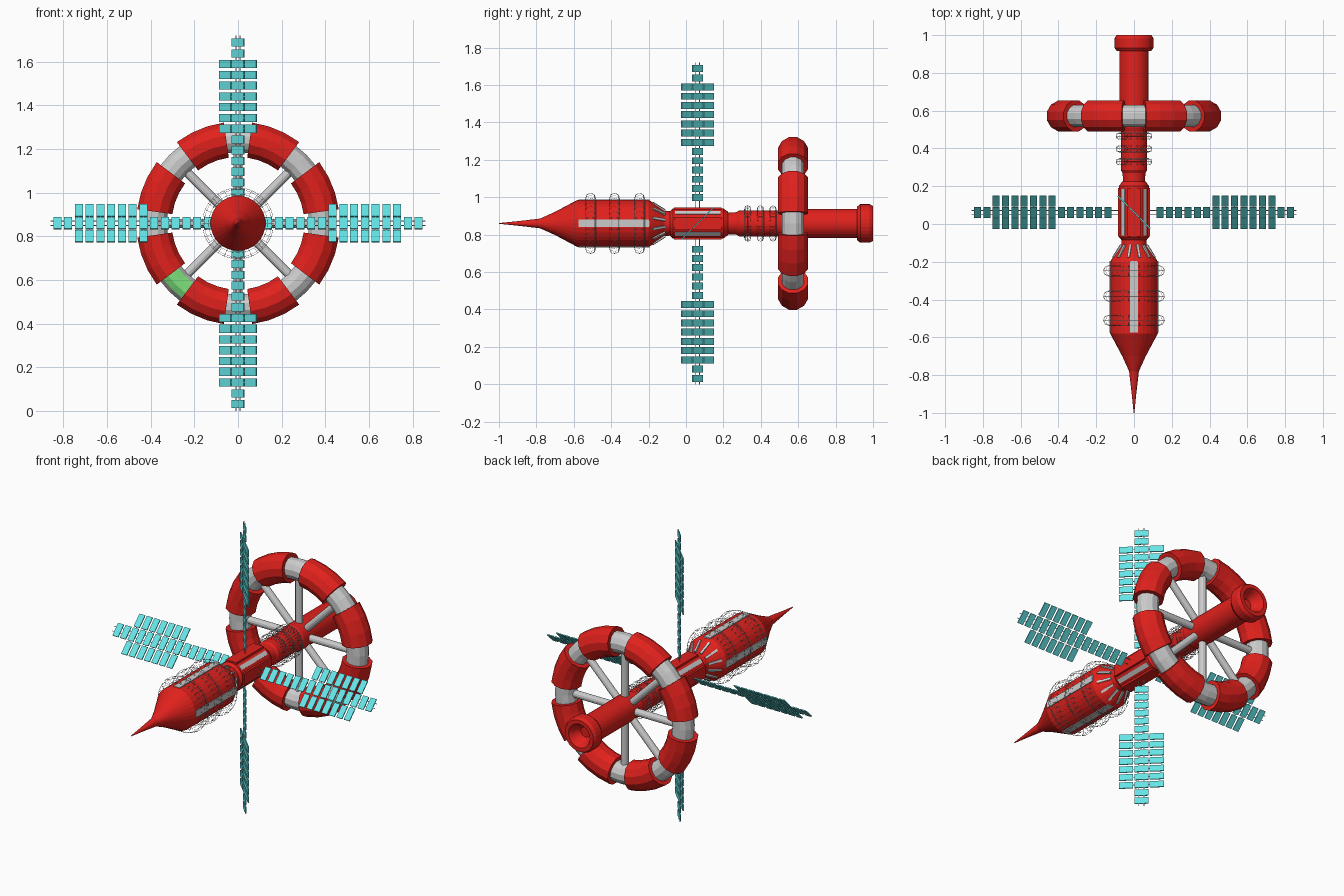
import bpy, bmesh, math
from mathutils import Matrix, Vector

if "Cube" in bpy.data.objects:
    bpy.data.objects.remove(bpy.data.objects["Cube"])

CZ = 0.86          # height of the long axis
RING_Y = 0.572     # position of the habitat ring
PANEL_Y = 0.062    # position of the solar arms


def material(name, col):
    m = bpy.data.materials.new(name)
    m.diffuse_color = (*col, 1)
    m.use_nodes = True
    m.node_tree.nodes["Principled BSDF"].inputs["Base Color"].default_value = m.diffuse_color
    return m


RED = material("red_paint", (0.75, 0.015, 0.012))
CYAN = material("solar_cyan", (0.13, 0.78, 0.8))
GREEN = material("green_patch", (0.2, 0.75, 0.2))


def finish(name, bm, mats=()):
    bmesh.ops.recalc_face_normals(bm, faces=bm.faces)
    me = bpy.data.meshes.new(name)
    bm.to_mesh(me)
    bm.free()
    for m in mats:
        me.materials.append(m)
    ob = bpy.data.objects.new(name, me)
    bpy.context.collection.objects.link(ob)
    return ob


def skin(bm, rings, cap=True):
    """Join a list of vertex loops into a tube."""
    loops = [[bm.verts.new(p) for p in r] for r in rings]
    n = len(loops[0])
    for a, b in zip(loops, loops[1:]):
        for i in range(n):
            j = (i + 1) % n
            bm.faces.new((a[i], a[j], b[j], b[i]))
    if cap:
        bm.faces.new(loops[0])
        bm.faces.new(loops[-1])


def lathe(name, profile, mats, sides=32):
    bm = bmesh.new()
    skin(bm, [[(r * math.cos(t), y, CZ + r * math.sin(t))
               for t in (2 * math.pi * i / sides for i in range(sides))]
              for y, r in profile])
    return finish(name, bm, mats)


def box(bm, centre, axes, size):
    """Box with its own three axes."""
    rot = Matrix(axes).transposed().to_4x4()
    bmesh.ops.create_cube(bm, size=1, matrix=Matrix.Translation(centre) @ rot @ Matrix.Diagonal((*size, 1)))


def radial_bars(name, count, start, y0, r0, y1, r1, width, depth, mats=()):
    """Bars laid along the hull from (y0, r0) to (y1, r1)."""
    bm = bmesh.new()
    for k in range(count):
        t = start + 2 * math.pi * k / count
        out = Vector((math.cos(t), 0, math.sin(t)))
        side = Vector((-math.sin(t), 0, math.cos(t)))
        a = out * r0 + Vector((0, y0, CZ))
        b = out * r1 + Vector((0, y1, CZ))
        d = (b - a).normalized()
        box(bm, (a + b) / 2, (side, d, side.cross(d)), (width, (b - a).length, depth))
    return finish(name, bm, mats)


def arc_tube(bm, a0, a1, steps, minor, major=0.385, sides=12):
    rings = []
    for s in range(steps + 1):
        t = a0 + (a1 - a0) * s / steps
        ring = []
        for i in range(sides):
            p = 2 * math.pi * (i + 0.5) / sides
            r = major + minor * math.cos(p)
            ring.append((r * math.cos(t), RING_Y + minor * math.sin(p), CZ + r * math.sin(t)))
        rings.append(ring)
    skin(bm, rings)


# Main hull: needle nose, fat capsule, neck, core, tail and hollow nozzle
lathe("nose_and_capsule", [(-1, 0.002), (-0.9, 0.012), (-0.78, 0.026), (-0.7, 0.062), (-0.58, 0.126),
                           (-0.2, 0.126), (-0.17, 0.108), (-0.115, 0.068), (-0.07, 0.064)], [RED])
lathe("core_module", [(-0.085, 0.066), (-0.07, 0.08), (0.2, 0.08), (0.225, 0.062)], [RED])
lathe("rear_hull", [(0.2, 0.058), (0.27, 0.06), (0.285, 0.07), (0.49, 0.07), (0.51, 0.078), (0.925, 0.078)], [RED])
lathe("nozzle", [(0.915, 0.075), (0.915, 0.09), (0.932, 0.103), (0.982, 0.103), (1.0, 0.093),
                 (1.0, 0.07), (0.965, 0.05), (0.94, 0.03)], [RED])

# Trim on the hull
radial_bars("capsule_stripes", 4, 0, -0.575, 0.123, -0.195, 0.123, 0.04, 0.012)
radial_bars("shoulder_ribs", 12, math.pi / 12, -0.178, 0.113, -0.112, 0.07, 0.013, 0.012)
radial_bars("core_plates", 4, 0, -0.065, 0.08, 0.19, 0.08, 0.07, 0.012, [RED])
radial_bars("core_grey_bars", 4, math.pi / 4, -0.06, 0.077, 0.185, 0.077, 0.025, 0.01)


# Wire cages around capsule and rear hull
def wire_cage(name, y, major, minor):
    bm = bmesh.new()
    n, k = 32, 8
    loops = [[bm.verts.new(((major + minor * math.cos(p)) * math.cos(t), y + minor * math.sin(p),
                            CZ + (major + minor * math.cos(p)) * math.sin(t)))
              for p in (2 * math.pi * j / k for j in range(k))]
             for t in (2 * math.pi * i / n for i in range(n))]
    for i in range(n):
        a, b = loops[i], loops[(i + 1) % n]
        for j in range(k):
            bm.faces.new((a[j], a[(j + 1) % k], b[(j + 1) % k], b[j]))
    ob = finish(name, bm)
    w = ob.modifiers.new("wires", 'WIREFRAME')
    w.thickness = 0.0015
    w.offset = 0


for i, y in enumerate((-0.51, -0.382, -0.248)):
    wire_cage(f"capsule_wire_cage_{i + 1}", y, 0.135, 0.028)
for i, y in enumerate((0.33, 0.398, 0.465)):
    wire_cage(f"rear_wire_cage_{i + 1}", y, 0.078, 0.018)

# Habitat ring: red sections, thinner grey joints, spokes
red_bm, grey_bm, spoke_bm = bmesh.new(), bmesh.new(), bmesh.new()
for k in range(8):
    t = k * math.pi / 4
    arc_tube(red_bm, t + math.radians(8), t + math.radians(37), 3, 0.084)
    arc_tube(grey_bm, t - math.radians(9), t + math.radians(9), 2, 0.061)
    d = Vector((math.cos(t), 0, math.sin(t)))
    m = Matrix.Translation(Vector((0, RING_Y, CZ)) + d * 0.2) @ d.to_track_quat('Z', 'Y').to_matrix().to_4x4()
    bmesh.ops.create_cone(spoke_bm, cap_ends=True, segments=12, radius1=0.021, radius2=0.021,
                          depth=0.29, matrix=m)
finish("ring_red_sections", red_bm, [RED])
# One joint carries a green window on its front
grey_bm.normal_update()
for f in grey_bm.faces:
    c = f.calc_center_median()
    if len(f.verts) == 4 and c.x < -0.2 and c.z < CZ - 0.2 and c.y < RING_Y - 0.04:
        f.material_index = 1
GREY = material("light_grey", (0.6, 0.6, 0.6))
finish("ring_grey_joints", grey_bm, [GREY, GREEN])
finish("ring_spokes", spoke_bm)

# Solar arms: single cells with a three-wide block, on thin rods
S = math.sqrt(0.5)
ARMS = {"right": ((1, 0, 0), (0, S, S)), "left": ((-1, 0, 0), (0, S, S)),
        "top": ((0, 0, 1), (S, -S, 0)), "bottom": ((0, 0, -1), (S, -S, 0))}
for name, (along, across) in ARMS.items():
    u, v = Vector(along), Vector(across)
    axes = (u, v, u.cross(v))
    root = Vector((0, PANEL_Y, CZ))
    cells, rods = bmesh.new(), bmesh.new()
    for k in range(15):
        r = 0.828 - 0.0493 * k
        wide = 2 <= k <= 8
        for j in ((-1, 0, 1) if wide else (0,)):
            box(cells, root + u * r + v * j * 0.083, axes, (0.037, 0.076, 0.006))
        if wide:
            box(rods, root + u * r, axes, (0.003, 0.2, 0.003))
    for s in (-1, 1):
        box(rods, root + u * 0.46 + v * s * 0.014, axes, (0.8, 0.003, 0.003))
    finish(f"{name}_solar_cells", cells, [CYAN])
    finish(f"{name}_solar_rods", rods)
